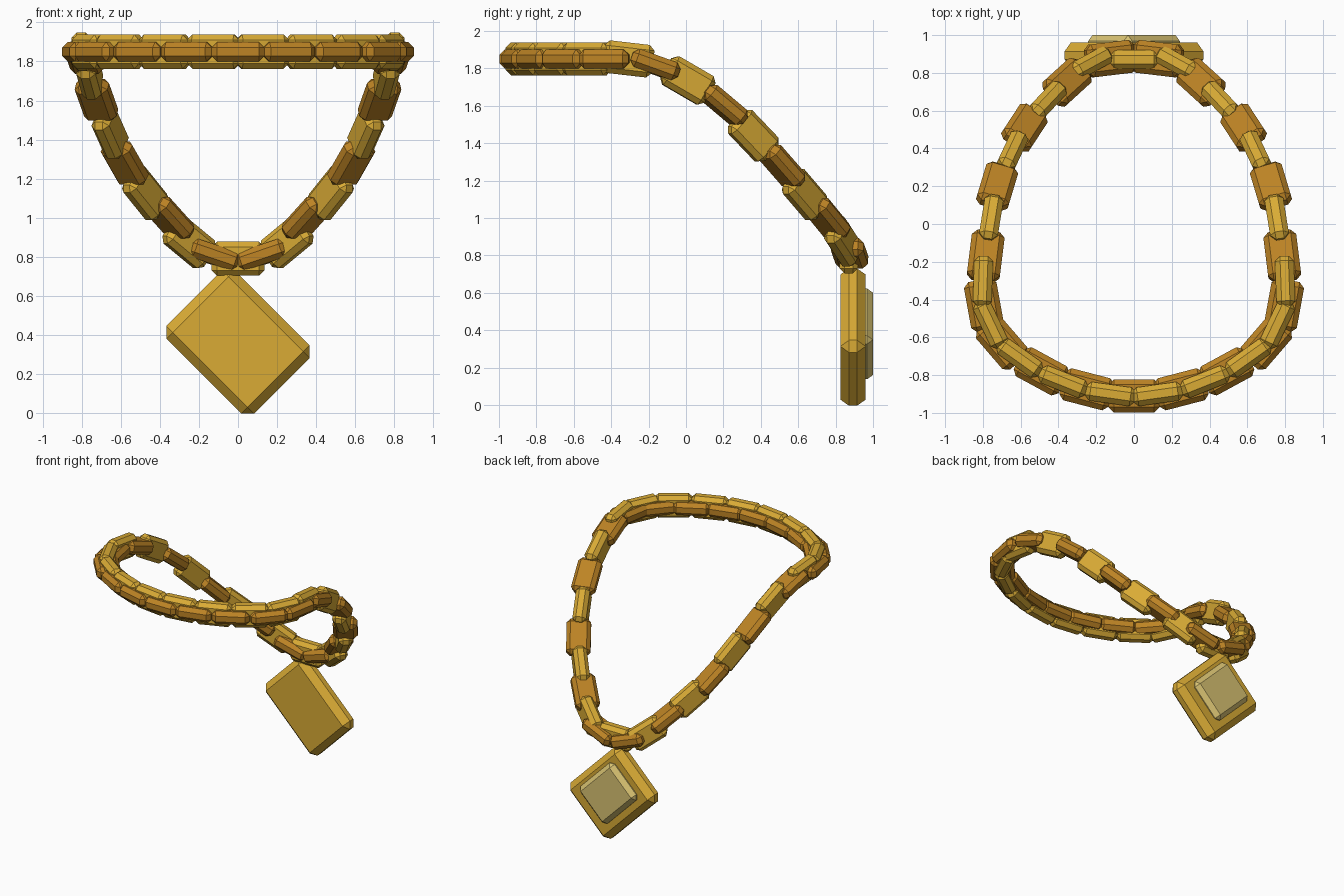
import bpy, bmesh
from math import radians
from mathutils import Matrix, Vector

cube = bpy.data.objects.get("Cube")
if cube:
    bpy.data.objects.remove(cube)


def material(name, rgb):
    mat = bpy.data.materials.new(name)
    mat.use_nodes = True
    mat.diffuse_color = (*rgb, 1)
    mat.node_tree.nodes["Principled BSDF"].inputs["Base Color"].default_value = (*rgb, 1)
    return mat


gold = material("gold", (0.70, 0.41, 0.036))
amber = material("amber_gold", (0.51, 0.23, 0.018))
pale = material("pale_gold", (0.70, 0.55, 0.17))


def chamfered_box(name, size, chamfer, mat):
    bm = bmesh.new()
    bmesh.ops.create_cube(bm, size=1)
    bmesh.ops.scale(bm, vec=size, verts=bm.verts)
    bmesh.ops.bevel(bm, geom=bm.edges[:], offset=chamfer, segments=1,
                    profile=0.5, affect='EDGES')
    mesh = bpy.data.meshes.new(name)
    bm.to_mesh(mesh)
    bm.free()
    mesh.materials.append(mat)
    return mesh


def place(name, mesh, matrix):
    obj = bpy.data.objects.new(name, mesh)
    bpy.context.collection.objects.link(obj)
    obj.matrix_world = matrix


# Link centres on the left half, from front middle to back middle
Z = 1.85
half = [(0, -.91, Z), (.125, -.90, Z), (.25, -.875, Z), (.375, -.835, Z),
        (.49, -.78, Z), (.605, -.71, Z), (.70, -.63, Z), (.76, -.53, Z),
        (.795, -.43, Z), (.80, -.31, Z), (.785, -.17, 1.82), (.76, .01, 1.735),
        (.725, .20, 1.605), (.655, .36, 1.44), (.58, .51, 1.28), (.475, .635, 1.125),
        (.355, .75, 1.0), (.25, .84, .875), (.125, .875, .81), (0, .87, .79)]
half = [Vector(p) for p in half]
loop = half + [Vector((-p.x, p.y, p.z)) for p in half[-2:0:-1]]

# Chain: flat and upright links take turns around the loop
flat = chamfered_box("flat_link", (.27, .175, .10), .028, amber)
upright = chamfered_box("upright_link", (.27, .10, .175), .028, gold)
for i, centre in enumerate(loop):
    along = (loop[(i + 1) % len(loop)] - loop[i - 1]).normalized()
    side = Vector((0, 0, 1)).cross(along).normalized()
    up = along.cross(side)
    frame = Matrix((along, side, up)).transposed().to_4x4()
    kind, mesh = ("upright", upright) if i % 2 else ("flat", flat)
    place(f"{kind}_link_{i}", mesh, Matrix.Translation(centre) @ frame)

# Pendant plate and its raised back panel, both turned on a corner
turn = Matrix.Rotation(radians(45), 4, 'Y')
plate = chamfered_box("pendant_plate", (.635, .135, .495), .046, gold)
place("pendant_plate", plate, Matrix.Translation((0, .893, .363)) @ turn)
panel = chamfered_box("pendant_panel", (.42, .10, .33), .032, pale)
place("pendant_panel", panel, Matrix.Translation((0, .95, .38)) @ turn)
